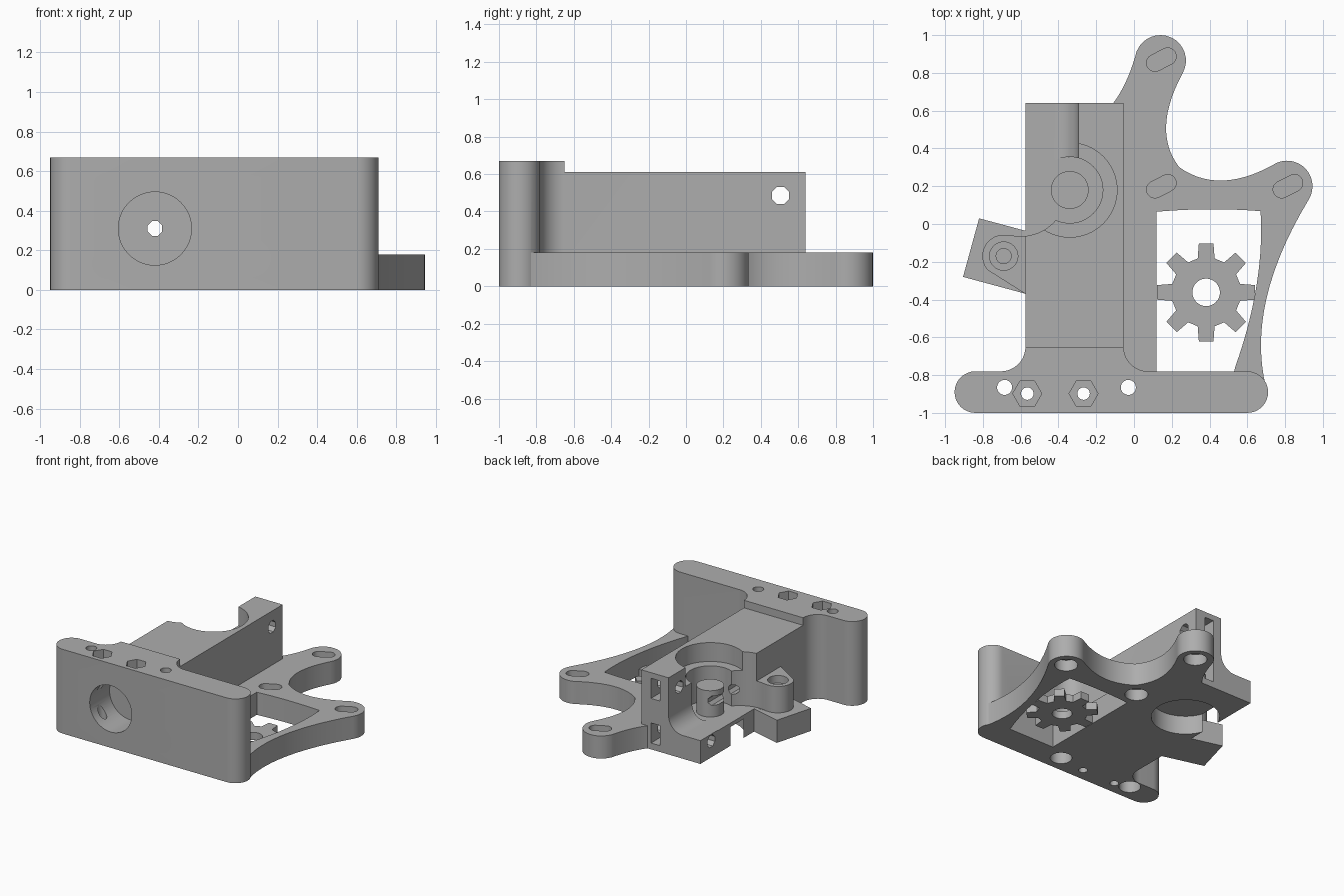
import bpy, bmesh, math

if "Cube" in bpy.data.objects:
    bpy.data.objects.remove(bpy.data.objects["Cube"])

mat = bpy.data.materials.new("plain grey")
mat.diffuse_color = (0.42, 0.42, 0.42, 1)
mat.use_nodes = True
mat.node_tree.nodes["Principled BSDF"].inputs["Base Color"].default_value = mat.diffuse_color


def prism(name, pts, lo, hi, axis="z"):
    """Extrude a 2D outline along an axis from lo to hi."""
    place = {"z": lambda u, v, w: (u, v, w),
             "y": lambda u, v, w: (u, w, v),
             "x": lambda u, v, w: (w, u, v)}[axis]
    bm = bmesh.new()
    a = [bm.verts.new(place(u, v, lo)) for u, v in pts]
    b = [bm.verts.new(place(u, v, hi)) for u, v in pts]
    bm.faces.new(a)
    bm.faces.new(b)
    for i in range(len(a)):
        j = (i + 1) % len(a)
        bm.faces.new((a[i], a[j], b[j], b[i]))
    bmesh.ops.recalc_face_normals(bm, faces=bm.faces)
    me = bpy.data.meshes.new(name)
    bm.to_mesh(me)
    bm.free()
    me.materials.append(mat)
    ob = bpy.data.objects.new(name, me)
    bpy.context.collection.objects.link(ob)
    return ob


def arc(cx, cy, r, a0, a1, n=16):
    angs = [math.radians(a0 + (a1 - a0) * i / n) for i in range(n + 1)]
    return [(cx + r * math.cos(a), cy + r * math.sin(a)) for a in angs]


def circle(cx, cy, r, n=48, turn=0):
    return arc(cx, cy, r, turn, turn + 360, n)[:-1]


def bow(p, q, r, n=14):
    """Smooth curve through three points, endpoints included."""
    out = []
    for i in range(n + 1):
        t = i / n
        k = (2 * (t - .5) * (t - 1), 4 * t * (1 - t), 2 * t * (t - .5))
        out.append(tuple(k[0] * p[c] + k[1] * q[c] + k[2] * r[c] for c in (0, 1)))
    return out


def rect(x0, y0, x1, y1):
    return [(x0, y0), (x1, y0), (x1, y1), (x0, y1)]


def slot(cx, cy, half, r, deg):
    dx, dy = half * math.cos(math.radians(deg)), half * math.sin(math.radians(deg))
    return (arc(cx + dx, cy + dy, r, deg - 90, deg + 90, 10)
            + arc(cx - dx, cy - dy, r, deg + 90, deg + 270, 10))


def combine(target, other, op):
    m = target.modifiers.new("b", "BOOLEAN")
    m.operation, m.solver, m.object = op, "EXACT", other
    bpy.context.view_layer.objects.active = target
    bpy.ops.object.modifier_apply(modifier=m.name)
    bpy.data.objects.remove(other)


def add(*args):
    combine(body, prism("piece", *args), "UNION")


def cut(*args):
    combine(body, prism("cutter", *args), "DIFFERENCE")


# motor plate with two rounded arms
outline = ([(-0.575, -0.9), (0.6, -0.9)]
           + bow((0.70, -0.87), (0.70, -0.40), (0.923, 0.126))
           + arc(0.81, 0.20, 0.135, -31, 120)
           + bow((0.74, 0.315), (0.47, 0.23), (0.24, 0.30))
           + bow((0.24, 0.30), (0.17, 0.52), (0.257, 0.797))[1:]
           + arc(0.14, 0.865, 0.135, -28, 158)
           + bow((0.013, 0.911), (-0.04, 0.76), (-0.11, 0.64))
           + [(-0.575, 0.64)])
body = prism("extruder_body", outline, 0, 0.18)

# front mounting bar, main block and the filleted web between them
add(arc(0.60, -0.89, 0.11, -90, 90) + arc(-0.84, -0.89, 0.11, 90, 270), 0, 0.67)
add(rect(-0.575, -0.85, -0.055, 0.64), 0, 0.61)
add(arc(-0.705, -0.65, 0.13, 0, -90) + [(-0.705, -0.85), (0.075, -0.85)]
    + arc(0.075, -0.65, 0.13, -90, -180), 0, 0.67)

# hinge foot and hinge boss
add([(-0.82, 0.03), (-0.905, -0.28), (-0.56, -0.373), (-0.50, -0.30), (-0.50, -0.056)], 0, 0.18)
add(arc(-0.69, -0.17, 0.113, 90, 220)
    + [(-0.575, -0.37), (-0.50, -0.37), (-0.50, -0.057)], 0.1, 0.39)
cut(circle(-0.69, -0.17, 0.075), 0.33, 0.5)
cut(circle(-0.69, -0.17, 0.04, 24), 0.05, 0.5)

# open window in the plate
cut([(0.12, -0.78), (0.53, -0.78)]
    + bow((0.535, -0.76), (0.648, -0.33), (0.67, 0.068))
    + bow((0.67, 0.068), (0.40, 0.078), (0.12, 0.065)), -0.1, 0.3)

# idler space: filleted trough at the back and round clearance
cut(arc(-0.42, 0.31, 0.125, -90, 0) + [(-0.295, 0.8), (-0.8, 0.8), (-0.8, 0.185)],
    0.18, 0.8, "y")
cut(circle(-0.60, 0.18, 0.245, 64), 0.181, 0.8)

# bearing seats above and below, stepped bore
cut(circle(-0.34, 0.18, 0.25, 64), 0.46, 0.8)
cut(circle(-0.34, 0.18, 0.175), 0.181, 0.8)
cut(circle(-0.34, 0.18, 0.25, 64), -0.1, 0.15)
add(circle(-0.34, 0.18, 0.10), 0.16, 0.39)

# hot end socket and filament hole
cut(circle(-0.42, 0.31, 0.185), -1.2, -0.75, "y")
cut(circle(-0.42, 0.31, 0.04, 8, 22.5), -0.9, 0.9, "y")

# idler bolt holes with nut slots open to the back
for z in (0.13, 0.485):
    cut(circle(0.505, z, 0.05, 8, 22.5), -0.8, 0.14 if z < 0.3 else 0.2, "x")
    cut(rect(-0.22, z - 0.08, -0.14, z + 0.08), 0.42, 0.8, "y")

# bar holes: plain ones widened below, hex ones pocketed above
for x in (-0.685, -0.03):
    cut(circle(x, -0.865, 0.04, 24), -0.1, 0.8)
    cut(circle(x, -0.865, 0.08, 32), -0.1, 0.10)
for x in (-0.565, -0.267):
    cut(circle(x, -0.898, 0.033, 24), -0.1, 0.8)
    cut(circle(x, -0.898, 0.077, 6), 0.60, 0.8)

# motor slots, with round screw head pockets underneath
for x, y in ((0.145, 0.87), (0.145, 0.20), (0.815, 0.20)):
    cut(slot(x, y, 0.038, 0.045, 27), 0.11, 0.3)
    cut(circle(x, y, 0.085, 32), -0.1, 0.09)

# plain eight-tooth gear plate in the window
teeth = []
for i in range(8):
    c = i * 45
    for r, d in ((0.185, -14), (0.262, -8.5), (0.262, 8.5), (0.185, 14)):
        a = math.radians(c + d)
        teeth.append((0.382 + r * math.cos(a), -0.362 + r * math.sin(a)))
gear = prism("gear_plate", teeth, 0, 0.06)
combine(gear, prism("gear_bore", circle(0.382, -0.362, 0.073, 32), -0.1, 0.2), "DIFFERENCE")

# smooth curves, keep edges sharp
for ob in (body, gear):
    bpy.ops.object.select_all(action="DESELECT")
    ob.select_set(True)
    bpy.context.view_layer.objects.active = ob
    bpy.ops.object.shade_smooth_by_angle(angle=math.radians(25))
